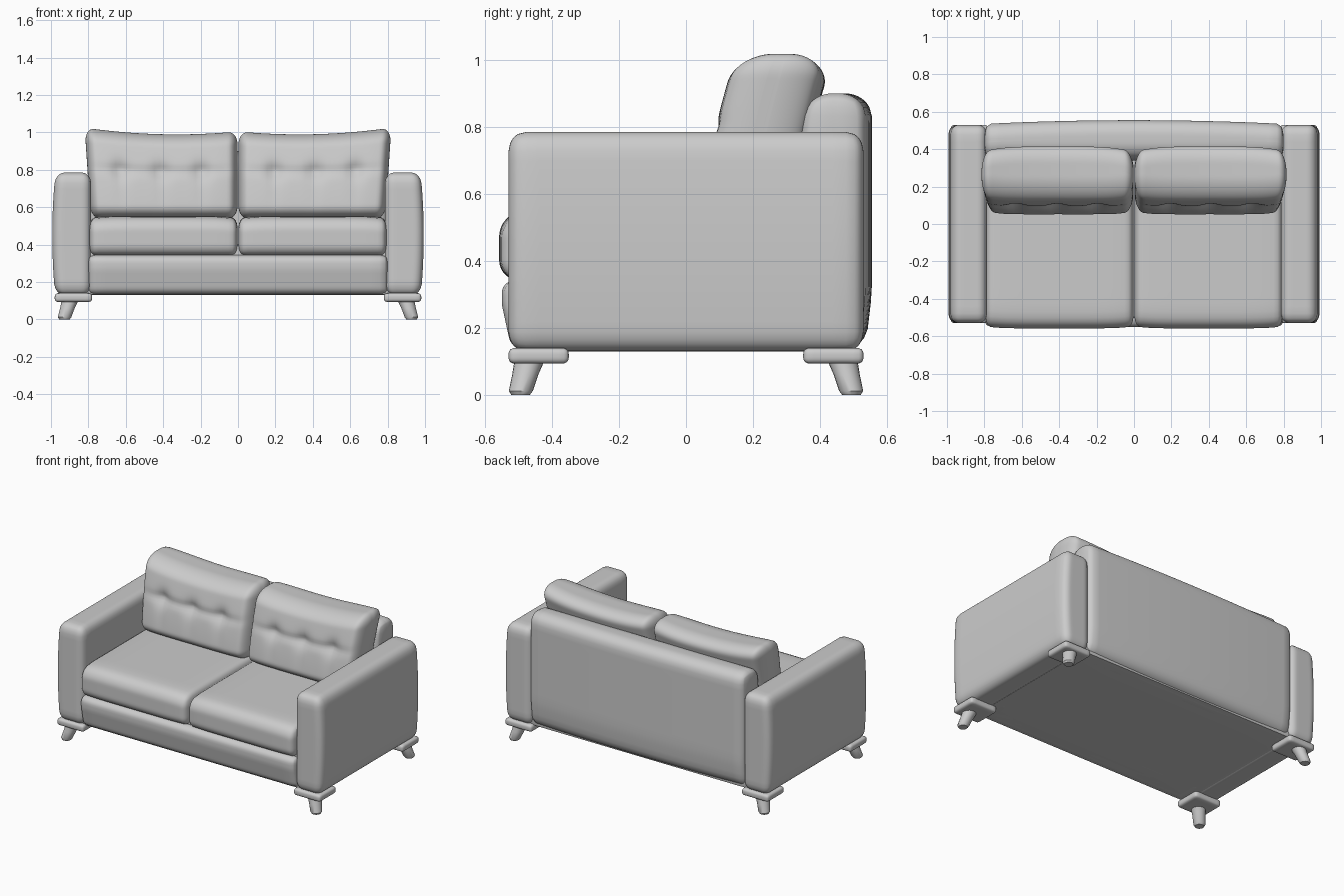
import bpy, bmesh, math
from mathutils import Vector

cube = bpy.data.objects.get("Cube")
if cube:
    bpy.data.objects.remove(cube, do_unlink=True)

fabric = bpy.data.materials.new("light_grey")
fabric.use_nodes = True
colour = (0.6, 0.6, 0.6, 1)
fabric.diffuse_color = colour
fabric.node_tree.nodes["Principled BSDF"].inputs["Base Color"].default_value = colour


def finish(bm, name):
    """Turn a bmesh into a smooth shaded object."""
    bmesh.ops.recalc_face_normals(bm, faces=bm.faces)
    mesh = bpy.data.meshes.new(name)
    bm.to_mesh(mesh)
    bm.free()
    mesh.materials.append(fabric)
    obj = bpy.data.objects.new(name, mesh)
    bpy.context.collection.objects.link(obj)
    bpy.ops.object.select_all(action='DESELECT')
    obj.select_set(True)
    bpy.context.view_layer.objects.active = obj
    bpy.ops.object.shade_smooth_by_angle(angle=math.radians(40))
    return obj


def soft_block(name, lo, hi, radius, cuts=18, shape=None, side=1):
    """Rounded box between two corners, optionally reshaped and mirrored in x."""
    lo, hi = Vector(lo), Vector(hi)
    mid, half = (lo + hi) / 2, (hi - lo) / 2
    bm = bmesh.new()
    bmesh.ops.create_cube(bm, size=2)
    bmesh.ops.subdivide_edges(bm, edges=bm.edges[:], cuts=cuts, use_grid_fill=True)
    for v in bm.verts:
        # crowd the grid towards the edges, then round them off
        p = Vector([math.sin(c * math.pi / 2) * h for c, h in zip(v.co, half)])
        core = Vector([max(r - h, min(h - r, c)) for c, h, r in zip(p, half, radius)])
        d = Vector([(a - b) / r for a, b, r in zip(p, core, radius)]).normalized()
        p = mid + core + Vector([a * r for a, r in zip(d, radius)])
        if shape:
            p = shape(p)
        v.co = (p.x * side, p.y, p.z)
    return finish(bm, name)


def bump(value, width):
    return math.exp(-(value / width) ** 2)


def arm_shape(p):
    # outer side swells gently and tucks in at top and bottom
    if p.x > 0.88:
        p.x -= 0.05 * (p.z - 0.45) ** 2 / 0.33
    return p


def rail_shape(p):
    if p.y < 0:
        p.y += 0.03 * max(0, (0.27 - p.z) / 0.14)
    return p


def back_shape(p):
    if p.y > 0.44:
        p.y -= 0.02 * (p.x / 0.8) ** 2 + 0.02 * max(0, (0.3 - p.z) / 0.17)
    elif p.z > 0.6:
        p.y += 0.12 * (p.z - 0.75) if p.z > 0.75 else 0
    return p


def seat_shape(p):
    # padded top with soft front and side corners
    u = abs(p.x - 0.4) / 0.4
    if p.z > 0.45:
        p.z -= 0.012 * u ** 6
        p.z -= 0.02 * max(0, (-0.42 - p.y) / 0.14) ** 2
    if p.y < -0.4:
        p.y += 0.012 * u ** 6
    return p


def pillow_shape(p):
    t = max(0, (p.z - 0.54) / 0.45)
    u = (p.x - 0.41) / 0.41
    if p.y < 0.19:
        # button tufts and the crease that joins them
        row = bump(p.z - 0.79, 0.025) * (1 - u ** 4)
        p.y += 0.010 * row
        for x in (0.2, 0.42, 0.64):
            p.y += 0.022 * bump(p.x - x, 0.045) * bump(p.z - 0.79, 0.05)
            p.y += 0.006 * bump(p.x - x, 0.03) * bump(p.z - 0.72, 0.12)
        p.y += 0.02 * u ** 6
    else:
        p.y -= 0.03 * u ** 4
    p.y += 0.1 * t ** 1.5
    # sagging top edge with raised corners
    p.z += t * (0.025 * u * u + 0.01 * u) * (1 if t > 0.5 else 2 * t)
    p.x *= 0.96 + 0.04 * min(t, 1)
    return p


def leg(name, side, end):
    """Tapered round leg splayed outwards."""
    rings = ((0.11, 0.895, 0.465, 0.046), (0.06, 0.912, 0.48, 0.039),
             (0.012, 0.927, 0.493, 0.036), (0.0, 0.928, 0.494, 0.028))
    bm = bmesh.new()
    loops = []
    for z, x, y, r in rings:
        loops.append([bm.verts.new((side * (x + r * math.cos(a)), end * (y + r * math.sin(a)), z))
                      for a in (i * math.tau / 20 for i in range(20))])
    for a, b in zip(loops, loops[1:]):
        for i in range(20):
            j = (i + 1) % 20
            bm.faces.new((a[i], a[j], b[j], b[i]))
    bm.faces.new(loops[0])
    bm.faces.new(loops[-1])
    finish(bm, name)


# Frame, front rail and back rest
soft_block("seat_base", (-0.82, -0.5, 0.13), (0.82, 0.5, 0.4), (0.01,) * 3, 6)
soft_block("front_rail", (-0.8, -0.55, 0.13), (0.8, -0.3, 0.345), (0.03, 0.05, 0.04), 18, rail_shape)
soft_block("back_rest", (-0.8, 0.34, 0.13), (0.8, 0.555, 0.9), (0.03, 0.08, 0.07), 20, back_shape)

# Parts repeated on both sides
for side, label in ((1, "left"), (-1, "right")):
    soft_block(label + "_arm", (0.785, -0.53, 0.13), (0.993, 0.53, 0.785),
               (0.05, 0.05, 0.06), 20, arm_shape, side)
    soft_block(label + "_seat_cushion", (0.002, -0.558, 0.342), (0.795, 0.36, 0.553),
               (0.03, 0.06, 0.06), 24, seat_shape, side)
    soft_block(label + "_back_cushion", (0.002, 0.045, 0.54), (0.82, 0.335, 0.99),
               (0.05, 0.11, 0.07), 44, pillow_shape, side)
    for end, place in ((-1, "front"), (1, "back")):
        y = sorted((end * 0.35, end * 0.53))
        soft_block(f"{place}_{label}_foot_plate", (0.78, y[0], 0.093), (0.98, y[1], 0.14),
                   (0.018,) * 3, 10, None, side)
        leg(f"{place}_{label}_leg", side, end)
